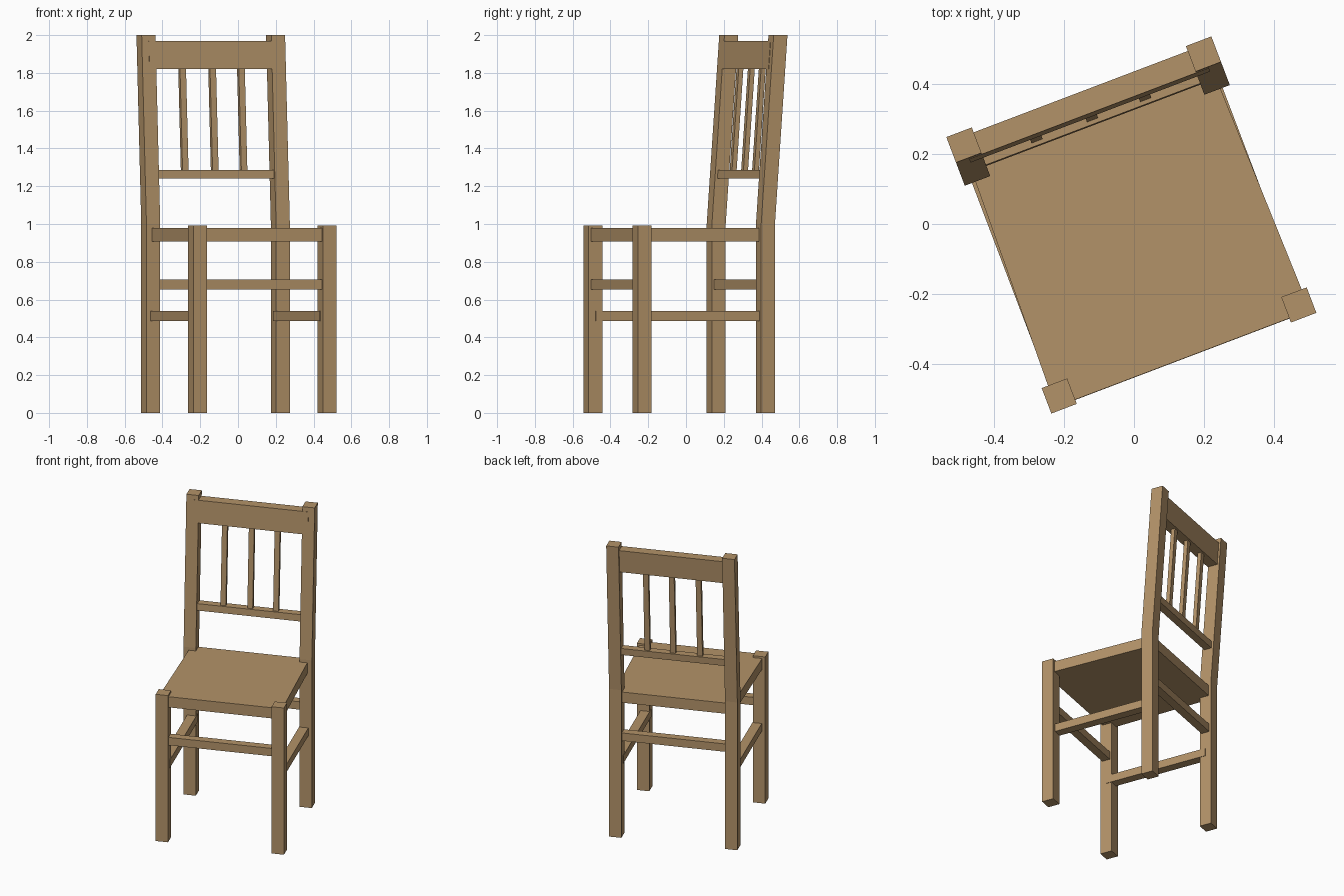
import bpy, math

if "Cube" in bpy.data.objects:
    bpy.data.objects.remove(bpy.data.objects["Cube"])

wood = bpy.data.materials.new("tan wood")
wood.diffuse_color = (0.45, 0.29, 0.14, 1)
wood.use_nodes = True
wood.node_tree.nodes["Principled BSDF"].inputs["Base Color"].default_value = wood.diffuse_color

# the chair is turned a little about the vertical axis
TURN = math.radians(20.8)
CENTRE = (0.005, -0.036, 0.0)
LEAN = 0.071          # backward lean per unit height above the seat


def lean(z):
    return LEAN * max(0.0, z - 1.0)


def loft(name, rings):
    """Solid through a stack of four-cornered rings."""
    verts = [p for r in rings for p in r]
    faces = [(3, 2, 1, 0), tuple(len(verts) - 4 + i for i in range(4))]
    for k in range(len(rings) - 1):
        for i in range(4):
            j = (i + 1) % 4
            faces.append((4 * k + i, 4 * k + j, 4 * k + 4 + j, 4 * k + 4 + i))
    mesh = bpy.data.meshes.new(name)
    mesh.from_pydata(verts, [], faces)
    mesh.materials.append(wood)
    ob = bpy.data.objects.new(name, mesh)
    ob.location = CENTRE
    ob.rotation_euler.z = TURN
    bpy.context.collection.objects.link(ob)
    return ob


def bar(name, x0, x1, y0, y1, heights):
    """Box through the given heights, leaning back above the seat."""
    return loft(name, [[(x0, y0 + lean(z), z), (x1, y0 + lean(z), z),
                        (x1, y1 + lean(z), z), (x0, y1 + lean(z), z)] for z in heights])


H = 0.039             # half leg thickness
LX, LY = 0.367, 0.349  # leg positions

for side, s in (("left", -1), ("right", 1)):
    x = s * LX
    # legs; the back ones continue up as leaning back posts
    bar(f"front_leg_{side}", x - H, x + H, -LY - H, -LY + H, (0, 0.993))
    bar(f"back_leg_{side}", x - H, x + H, LY - H, LY + H, (0, 1.0, 2.0))
    # low side stretchers
    a, b = sorted((s * 0.325, s * 0.384))
    bar(f"side_stretcher_{side}", a, b, -LY, LY, (0.487, 0.54))

# front and back stretchers
bar("front_stretcher", -LX, LX, -0.376, -0.322, (0.652, 0.705))
bar("back_stretcher", -LX, LX, 0.322, 0.376, (0.652, 0.705))

# seat slab, slightly narrower at the back
loft("seat", [[(-0.388, -0.375, z), (0.392, -0.375, z),
               (0.376, 0.372, z), (-0.372, 0.372, z)] for z in (0.908, 0.98)])

# backrest: lower rail, crest rail, three spindles
bar("lower_back_rail", -LX, LX, 0.324, 0.374, (1.24, 1.285))
bar("crest_rail", -LX, LX, 0.308, 0.375, (1.82, 1.97))
for i, x in enumerate((-0.167, 0.003, 0.166)):
    bar(f"spindle_{i + 1}", x - 0.017, x + 0.017, 0.336, 0.362, (1.27, 1.84))
